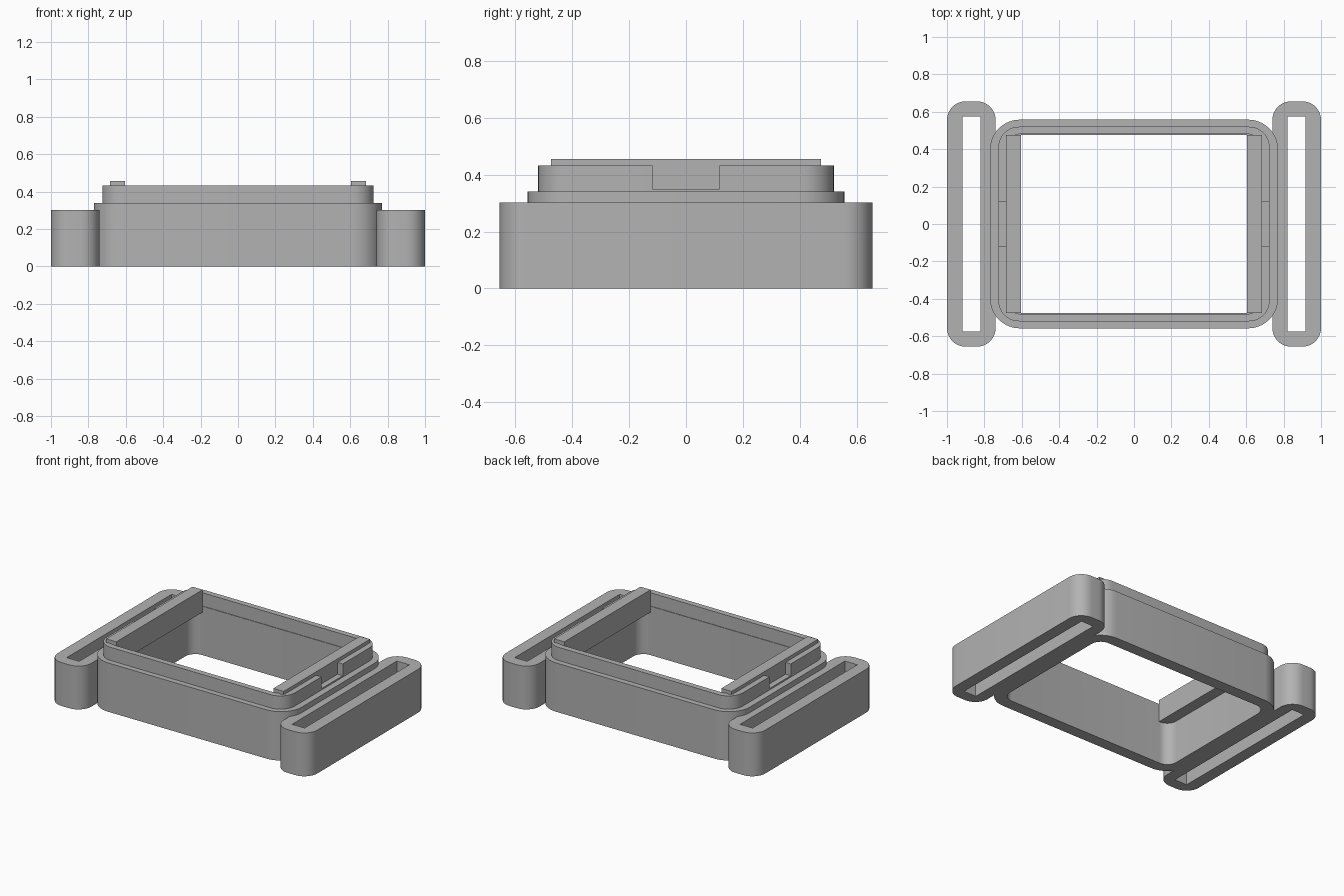
import bpy, bmesh, math

cube = bpy.data.objects.get("Cube")
if cube:
    bpy.data.objects.remove(cube)

GREY = (0.45, 0.45, 0.45, 1)
mat = bpy.data.materials.new("plain grey")
mat.use_nodes = True
mat.diffuse_color = GREY
mat.node_tree.nodes["Principled BSDF"].inputs["Base Color"].default_value = GREY


def outline(cx, hx, hy, r, seg=10):
    """Rounded rectangle, counter-clockwise, with seg + 1 points per corner."""
    pts = []
    for k, (sx, sy) in enumerate([(1, 1), (-1, 1), (-1, -1), (1, -1)]):
        for i in range(seg + 1):
            a = math.pi / 2 * (k + i / seg)
            pts.append((cx + sx * (hx - r) + r * math.cos(a),
                        sy * (hy - r) + r * math.sin(a)))
    return pts


def finish(name, bm):
    bmesh.ops.remove_doubles(bm, verts=bm.verts, dist=1e-5)
    bmesh.ops.recalc_face_normals(bm, faces=bm.faces)
    mesh = bpy.data.meshes.new(name)
    bm.to_mesh(mesh)
    bm.free()
    mesh.materials.append(mat)
    obj = bpy.data.objects.new(name, mesh)
    bpy.context.collection.objects.link(obj)
    return obj


def frame(name, outer, inner, z0, z1):
    """Hollow prism between two outlines with equal point counts."""
    bm = bmesh.new()
    loops = [[bm.verts.new((x, y, z)) for x, y in pts]
             for pts, z in ((outer, z0), (outer, z1), (inner, z1), (inner, z0))]
    n = len(outer)
    for a, b in zip(loops, loops[1:] + loops[:1]):
        for i in range(n):
            j = (i + 1) % n
            bm.faces.new((a[i], a[j], b[j], b[i]))
    return finish(name, bm)


def box(name, x0, x1, hy, z0, z1):
    bm = bmesh.new()
    bmesh.ops.create_cube(bm, size=1)
    for v in bm.verts:
        v.co.x = x1 if v.co.x > 0 else x0
        v.co.y = hy if v.co.y > 0 else -hy
        v.co.z = z1 if v.co.z > 0 else z0
    return finish(name, bm)


def smooth(obj):
    bpy.ops.object.select_all(action="DESELECT")
    obj.select_set(True)
    bpy.context.view_layer.objects.active = obj
    bpy.ops.object.shade_smooth_by_angle(angle=math.radians(30))


# Main case wall
smooth(frame("case_body", outline(0, 0.77, 0.558, 0.16),
             outline(0, 0.685, 0.476, 0.075), 0, 0.34))

# Stepped upper rim with a notch through both short sides
rim = frame("upper_rim", outline(0, 0.725, 0.52, 0.11),
            outline(0, 0.685, 0.48, 0.07), 0.34, 0.432)
cutter = box("notch_cutter", -0.9, 0.9, 0.117, 0.35, 0.6)
cutter.hide_render = True
cut = rim.modifiers.new("notches", "BOOLEAN")
cut.operation = "DIFFERENCE"
cut.solver = "EXACT"
cut.object = cutter
bpy.context.view_layer.objects.active = rim
bpy.ops.object.modifier_apply(modifier=cut.name)
bpy.data.objects.remove(cutter)
smooth(rim)

# Retaining bars and strap loops on either side
for side, s in (("left", 1), ("right", -1)):
    x0, x1 = sorted((s * 0.605, s * 0.684))
    box(side + "_retaining_bar", x0, x1, 0.475, 0.3, 0.456)
    smooth(frame(side + "_strap_loop", outline(s * 0.87, 0.13, 0.656, 0.1),
                 outline(s * 0.868, 0.048, 0.576, 0), 0, 0.302))
